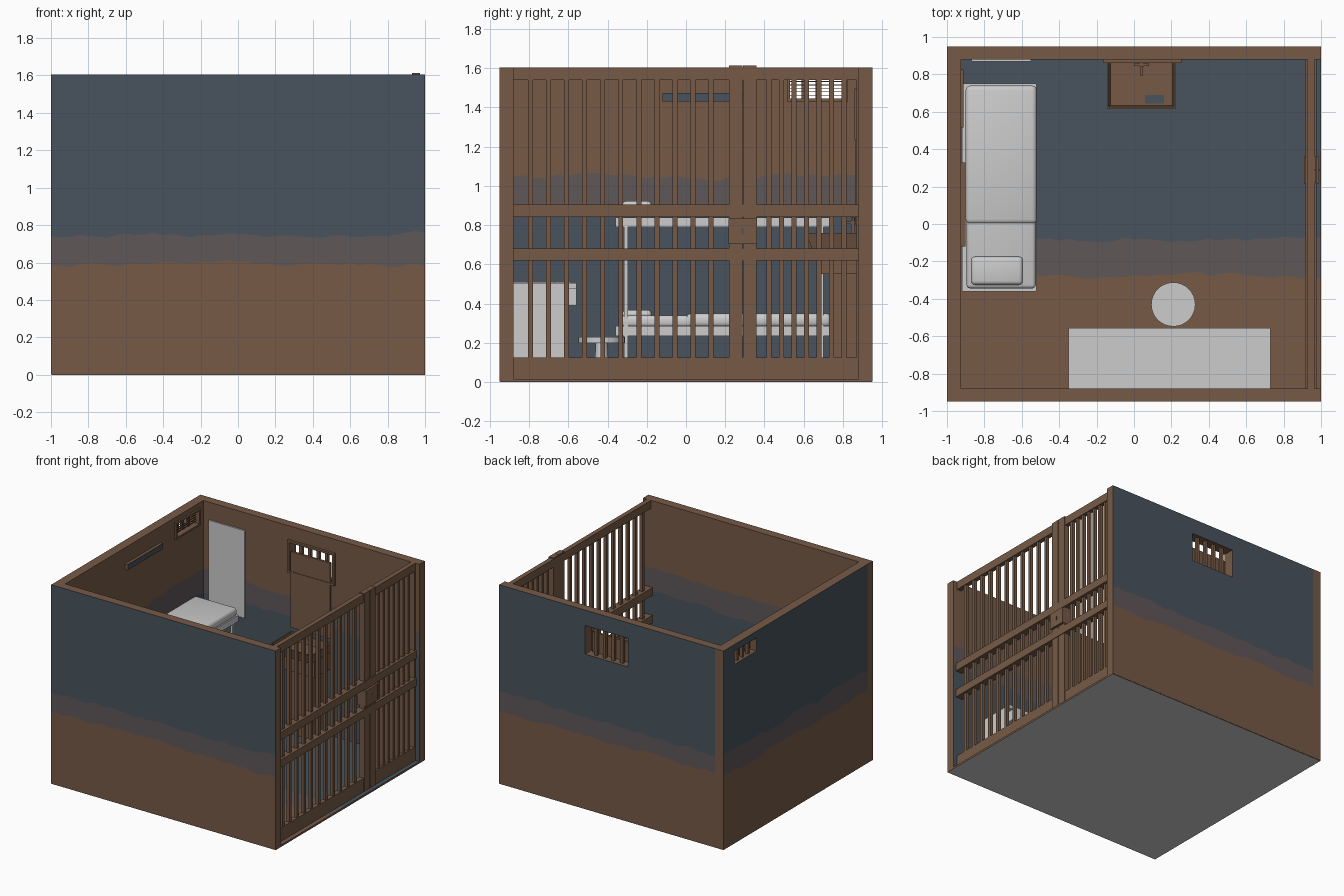
import bpy, bmesh, math, random
from mathutils import Vector

if "Cube" in bpy.data.objects:
    bpy.data.objects.remove(bpy.data.objects["Cube"])

random.seed(4)


def lin(c):
    c /= 255
    return c / 12.92 if c <= 0.04045 else ((c + 0.055) / 1.055) ** 2.4


def material(name, r, g, b):
    m = bpy.data.materials.new(name)
    m.diffuse_color = (lin(r), lin(g), lin(b), 1)
    m.use_nodes = True
    m.node_tree.nodes["Principled BSDF"].inputs["Base Color"].default_value = m.diffuse_color
    return m


BROWN = material("brown", 118, 90, 70)
NAVY = material("slate_blue", 72, 83, 93)
MAUVE = material("grey_mauve", 95, 87, 89)
GREY = material("light_grey", 204, 204, 204)


def finish(name, bm, mats):
    bmesh.ops.recalc_face_normals(bm, faces=bm.faces[:])
    me = bpy.data.meshes.new(name)
    bm.to_mesh(me)
    bm.free()
    for m in mats:
        me.materials.append(m)
    ob = bpy.data.objects.new(name, me)
    bpy.context.collection.objects.link(ob)
    return ob


def box(name, x0, x1, y0, y1, z0, z1, mat=BROWN, bevel=0.0):
    bm = bmesh.new()
    bmesh.ops.create_cube(bm, size=1)
    for v in bm.verts:
        v.co = Vector(((x0, x1)[v.co.x > 0], (y0, y1)[v.co.y > 0], (z0, z1)[v.co.z > 0]))
    if bevel:
        bmesh.ops.bevel(bm, geom=bm.edges[:], offset=bevel, segments=3, profile=0.5, affect='EDGES')
    ob = finish(name, bm, [mat])
    if bevel:
        for p in ob.data.polygons:
            p.use_smooth = True
        ob.data.set_sharp_from_angle(angle=math.radians(40))
    return ob


def cylinder(name, x, y, z0, z1, r0, r1, mat, n=32):
    bm = bmesh.new()
    bmesh.ops.create_cone(bm, cap_ends=True, segments=n, radius1=r0, radius2=r1, depth=z1 - z0)
    bmesh.ops.translate(bm, verts=bm.verts[:], vec=(x, y, (z0 + z1) / 2))
    ob = finish(name, bm, [mat])
    for p in ob.data.polygons:
        p.use_smooth = True
    ob.data.set_sharp_from_angle(angle=math.radians(40))
    return ob


def panel(name, to3d, u0, u1, w0, w1, thick, outer, inner, n=40):
    """Slab with ragged three-band paint; outer/inner = (level1, level2, three colour indices)."""
    bm = bmesh.new()
    sides = []
    for d, (a, b, _) in ((0, outer), (thick, inner)):
        cols, ja, jb = [], 0.0, 0.0
        for i in range(n + 1):
            ja = 0.7 * ja + random.uniform(-0.012, 0.012)
            jb = 0.7 * jb + random.uniform(-0.012, 0.012)
            u = u0 + (u1 - u0) * i / n
            cols.append([bm.verts.new(to3d(u, d, w)) for w in (w0, a + ja, b + jb, w1)])
        sides.append(cols)
    for cols, (_, _, colours) in zip(sides, (outer, inner)):
        for i in range(n):
            for k in range(3):
                f = bm.faces.new((cols[i][k], cols[i + 1][k], cols[i + 1][k + 1], cols[i][k + 1]))
                f.material_index = colours[k]
    o, s = sides
    for k in (0, 3):
        for i in range(n):
            bm.faces.new((o[i][k], o[i + 1][k], s[i + 1][k], s[i][k]))
    for i in (0, n):
        bm.faces.new(o[i] + s[i][::-1])
    return finish(name, bm, [BROWN, MAUVE, NAVY, GREY])


def cut(ob, *dims):
    c = box("hole_cutter", *dims)
    m = ob.modifiers.new("hole", 'BOOLEAN')
    m.operation = 'DIFFERENCE'
    m.solver = 'EXACT'
    m.object = c
    bpy.context.view_layer.objects.active = ob
    bpy.ops.object.modifier_apply(modifier="hole")
    bpy.data.objects.remove(c)


# Walls and floor: bands run one way outside and upside down inside
OUT, IN, H = (0.59, 0.75, (0, 1, 2)), (0.87, 1.05, (2, 1, 0)), 1.605
panel("front_wall", lambda u, d, w: (u, -0.95 + d, w), -1, 1, 0.003, H, 0.07, OUT, IN)
back = panel("back_wall", lambda u, d, w: (u, 0.95 - d, w), -0.925, 1, 0.003, H, 0.07, OUT, IN)
left = panel("left_wall", lambda u, d, w: (-1 + d, u, w), -0.88, 0.95, 0.003, H, 0.075, OUT, IN)
panel("floor", lambda u, d, w: (u, w, d), -0.998, 1, -0.948, 0.948, 0.015,
      (-0.28, -0.08, (3, 3, 3)), (-0.28, -0.08, (0, 1, 2)))

# Barred window in the back wall with an inner frame
cut(back, -0.15, 0.235, 0.8, 1.0, 1.25, 1.48)
for i in range(4):
    x = -0.15 + 0.385 * (i + 1) / 5
    box("window_bar", x - 0.012, x + 0.012, 0.9, 0.925, 1.245, 1.485)
for x in (-0.165, 0.235):
    box("window_frame_side", x, x + 0.018, 0.86, 0.885, 1.24, 1.495)
for z in (1.235, 1.48):
    box("window_frame_rail", -0.165, 0.253, 0.86, 0.885, z, z + 0.016)

# Vent grille in the left wall
cut(left, -1.1, -0.8, 0.53, 0.81, 1.445, 1.55)
for i in range(3):
    y = 0.53 + 0.28 * (i + 1) / 4
    box("vent_bar", -0.98, -0.955, y - 0.01, y + 0.01, 1.44, 1.555)
for i in range(5):
    z = 1.445 + 0.105 * (i + 1) / 6
    box("vent_wire", -0.945, -0.94, 0.525, 0.815, z - 0.002, z + 0.002)
for y in (0.515, 0.81):
    box("vent_frame_side", -0.93, -0.912, y, y + 0.015, 1.43, 1.565)
for z in (1.43, 1.55):
    box("vent_frame_rail", -0.93, -0.912, 0.53, 0.81, z, z + 0.015)

# Wall lamp and poster
box("wall_lamp", -0.93, -0.902, -0.12, 0.33, 1.43, 1.475)
box("wall_lamp_face", -0.903, -0.9, -0.117, 0.327, 1.433, 1.472, NAVY)
box("poster", -0.87, -0.55, 0.868, 0.882, 0.76, 1.465, GREY)

# Barred gate side
GX0, GX1 = 0.928, 0.965
for z0, z1 in ((0.01, 0.125), (0.62, 0.682), (0.842, 0.905), (1.54, 1.605)):
    deep = 0.012 if 0.5 < z0 < 1 else 0
    box("gate_rail", GX0 - deep, GX1 + deep, -0.885, 0.885, z0, z1)
box("gate_stile_left", 0.93, 0.972, 0.22, 0.289, 0.02, 1.613)
box("gate_stile_right", 0.93, 0.972, 0.291, 0.36, 0.02, 1.613)
box("gate_end_stile", GX0, GX1, 0.868, 0.885, 0.02, 1.605)
for y0, y1, count in ((-0.885, 0.22, 11), (0.36, 0.87, 7)):
    for i in range(count):
        y = y0 + (y1 - y0) * (i + 1) / (count + 1)
        box("gate_bar", 0.934, 0.959, y - 0.0125, y + 0.0125, 0.1, 1.56)
box("lock_box", 0.91, 0.99, 0.217, 0.362, 0.705, 0.833)
box("keyhole", 0.988, 0.993, 0.284, 0.294, 0.755, 0.785, NAVY)

# Bunk bed: two levels with frame, mattress, blanket and pillow
for z in (0.235, 0.79):
    box("bunk_frame", -0.92, -0.52, -0.36, 0.75, z, z + 0.05, GREY)
    box("mattress", -0.895, -0.525, -0.345, 0.735, z + 0.045, z + 0.105, GREY, 0.02)
    box("blanket", -0.9, -0.52, 0.0, 0.74, z + 0.045, z + 0.115, GREY, 0.025)
    box("pillow", -0.87, -0.595, -0.325, -0.175, z + 0.09, z + 0.133, GREY, 0.02)
for y in (-0.305, 0.69):
    for x in (-0.91, -0.545):
        box("bunk_post", x, x + 0.02, y - 0.01, y + 0.01, 0.012, 0.8, GREY)

# Desk with side panels, drawer apron and papers
box("desk_top", -0.35, 0.73, -0.88, -0.557, 0.475, 0.505, GREY)
box("desk_apron", -0.32, 0.70, -0.88, -0.557, 0.39, 0.475, GREY)
for x in (-0.35, 0.70):
    box("desk_side", x, x + 0.03, -0.88, -0.605, 0.012, 0.476, GREY)
for x0, x1, y0, y1 in ((-0.22, -0.08, -0.73, -0.585), (-0.32, -0.18, -0.88, -0.77), (0.07, 0.35, -0.81, -0.67)):
    box("desk_paper", x0, x1, y0, y1, 0.504, 0.51, GREY)

# Stool
cylinder("stool_seat", 0.21, -0.43, 0.2, 0.23, 0.118, 0.118, GREY)
cylinder("stool_post", 0.21, -0.43, 0.012, 0.2, 0.04, 0.03, GREY, 20)

# Washbasin: tapered bowl with a sunken top, pedestal, tap and mirror plate
bm = bmesh.new()
bmesh.ops.create_cube(bm, size=1)
for v in bm.verts:
    up = v.co.z > 0
    e = 0 if up else 0.025
    v.co = Vector(((-0.145 + e, 0.225 - e)[v.co.x > 0], (0.615 + e, 0.88)[v.co.y > 0], 0.76 if up else 0.68))
top = [f for f in bm.faces if f.normal.z > 0.9 or f.calc_center_median().z > 0.75]
bmesh.ops.inset_region(bm, faces=top, thickness=0.014)
bmesh.ops.inset_region(bm, faces=top, thickness=0.012, depth=-0.06)
finish("basin", bm, [BROWN])
box("basin_drain", 0.06, 0.16, 0.645, 0.69, 0.69, 0.706, NAVY)
box("basin_shelf", -0.12, 0.205, 0.68, 0.88, 0.55, 0.681)
box("basin_pedestal", -0.06, 0.14, 0.74, 0.88, 0.012, 0.551)
box("tap_post", 0.03, 0.05, 0.84, 0.862, 0.75, 0.84)
box("tap_spout", 0.033, 0.047, 0.795, 0.85, 0.805, 0.82)
box("tap_handles", 0.0, 0.08, 0.845, 0.858, 0.825, 0.838)
box("mirror_plate", -0.135, 0.215, 0.864, 0.882, 0.8, 1.41)
